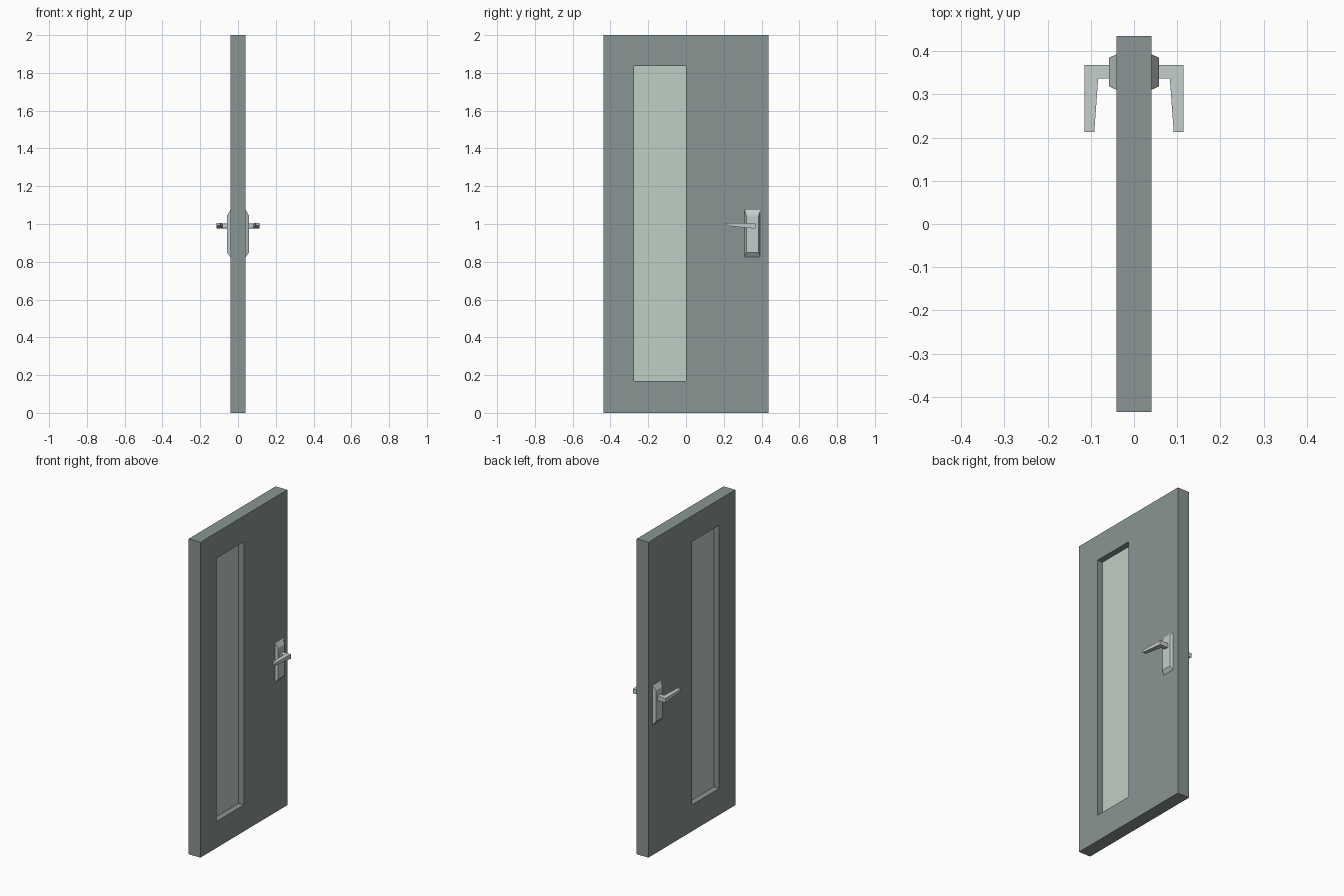
import bpy, bmesh

if "Cube" in bpy.data.objects:
    bpy.data.objects.remove(bpy.data.objects["Cube"])


def material(name, color):
    m = bpy.data.materials.new(name)
    m.diffuse_color = (*color, 1)
    m.use_nodes = True
    m.node_tree.nodes["Principled BSDF"].inputs["Base Color"].default_value = m.diffuse_color
    return m


DOOR = material("door_paint", (0.25, 0.30, 0.29))
GLASS = material("pale_glass", (0.52, 0.62, 0.55))
METAL = material("metal", (0.55, 0.60, 0.60))


def finish(name, bm, mat, mirror=False):
    bmesh.ops.recalc_face_normals(bm, faces=bm.faces)
    me = bpy.data.meshes.new(name)
    bm.to_mesh(me)
    bm.free()
    me.materials.append(mat)
    ob = bpy.data.objects.new(name, me)
    bpy.context.collection.objects.link(ob)
    if mirror:
        ob.modifiers.new("other_side", 'MIRROR').use_axis = (True, False, False)
    return ob


def rect(bm, x, y0, y1, z0, z1):
    return [bm.verts.new((x, y, z))
            for y, z in ((y0, z0), (y1, z0), (y1, z1), (y0, z1))]


def bridge(bm, a, b):
    n = len(a)
    return [bm.faces.new((a[i], a[(i + 1) % n], b[(i + 1) % n], b[i])) for i in range(n)]


def loft(bm, rings):
    for a, b in zip(rings, rings[1:]):
        bridge(bm, a, b)
    bm.faces.new(rings[0])
    bm.faces.new(rings[-1])


# Door leaf: rectangular ring around the window, extruded through its thickness
T = 0.041
WINDOW = (-0.274, 0.0, 0.168, 1.837)
bm = bmesh.new()
faces = bridge(bm, rect(bm, -T, -0.436, 0.436, 0, 2), rect(bm, -T, *WINDOW))
ext = bmesh.ops.extrude_face_region(bm, geom=faces, use_keep_orig=True)
bmesh.ops.translate(bm, vec=(2 * T, 0, 0),
                    verts=[v for v in ext["geom"] if isinstance(v, bmesh.types.BMVert)])
finish("door_leaf", bm, DOOR)

# Glass pane, recessed on both sides
bm = bmesh.new()
loft(bm, [rect(bm, x, *WINDOW) for x in (-0.004, 0.004)])
finish("window_pane", bm, GLASS)

# Handle back plates with chamfered front
bm = bmesh.new()
loft(bm, [rect(bm, T - 0.002, 0.311, 0.393, 0.826, 1.073),
          rect(bm, T, 0.311, 0.393, 0.826, 1.073),
          rect(bm, 0.058, 0.319, 0.385, 0.848, 1.045)])
finish("handle_plate", bm, METAL, mirror=True)

# Lever handles: L-shaped outline seen from above, tapering towards the tip
outline = [(0.057, 0.368), (0.115, 0.368), (0.115, 0.213),
           (0.092, 0.213), (0.083, 0.337), (0.057, 0.337)]


def lever_z(y, low):
    t = min(1, max(0, (0.368 - y) / 0.155))
    return 0.975 + 0.016 * t if low else 1.003 + 0.003 * t


bm = bmesh.new()
loft(bm, [[bm.verts.new((x, y, lever_z(y, low))) for x, y in outline]
          for low in (True, False)])
finish("lever_handle", bm, METAL, mirror=True)
